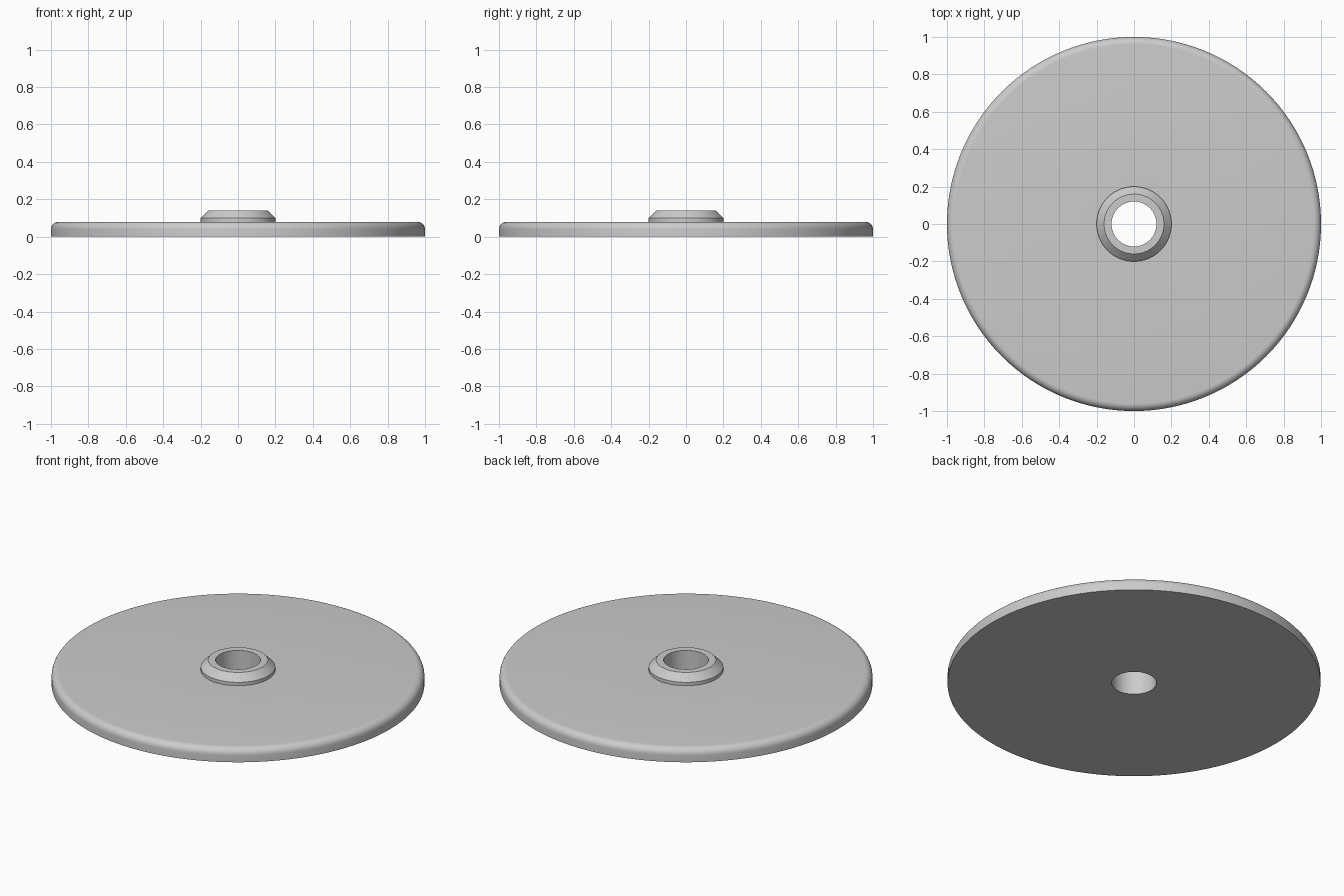
import bpy, bmesh
from math import pi, sin, cos, radians

cube = bpy.data.objects.get("Cube")
if cube:
    bpy.data.objects.remove(cube, do_unlink=True)

SEGMENTS = 128
BORE, HUB, HUB_TOP, RIM = 0.12, 0.2, 0.16, 1.0
DISC_Z, CHAMFER_Z, TOP_Z = 0.08, 0.1, 0.14
FILLET = 0.04

# Plain grey material
grey = bpy.data.materials.new("grey")
grey.use_nodes = True
colour = (0.6, 0.6, 0.6, 1)
grey.diffuse_color = colour
grey.node_tree.nodes["Principled BSDF"].inputs["Base Color"].default_value = colour


def lathe(name, profile, material):
    """Revolve a closed (radius, height) profile around z."""
    bm = bmesh.new()
    rings = []
    for i in range(SEGMENTS):
        a = 2 * pi * i / SEGMENTS
        rings.append([bm.verts.new((r * cos(a), r * sin(a), z)) for r, z in profile])
    n = len(profile)
    for i, ring in enumerate(rings):
        after = rings[(i + 1) % SEGMENTS]
        for j in range(n):
            k = (j + 1) % n
            bm.faces.new((ring[j], after[j], after[k], ring[k]))
    bmesh.ops.recalc_face_normals(bm, faces=bm.faces)
    mesh = bpy.data.meshes.new(name)
    bm.to_mesh(mesh)
    bm.free()
    mesh.materials.append(material)
    obj = bpy.data.objects.new(name, mesh)
    bpy.context.collection.objects.link(obj)
    bpy.ops.object.select_all(action='DESELECT')
    obj.select_set(True)
    bpy.context.view_layer.objects.active = obj
    bpy.ops.object.shade_smooth_by_angle(angle=radians(25))
    return obj


# Rounded upper rim of the disc
STEPS = 8
rim = [(RIM - FILLET + FILLET * cos(t), DISC_Z - FILLET + FILLET * sin(t))
       for t in (pi / 2 * i / STEPS for i in range(STEPS + 1))]

# Flat disc with a chamfered hub around the through bore
profile = [(BORE, 0), (RIM, 0)] + rim + [
    (HUB, DISC_Z), (HUB, CHAMFER_Z), (HUB_TOP, TOP_Z), (BORE, TOP_Z)]
lathe("disc_with_hub", profile, grey)
